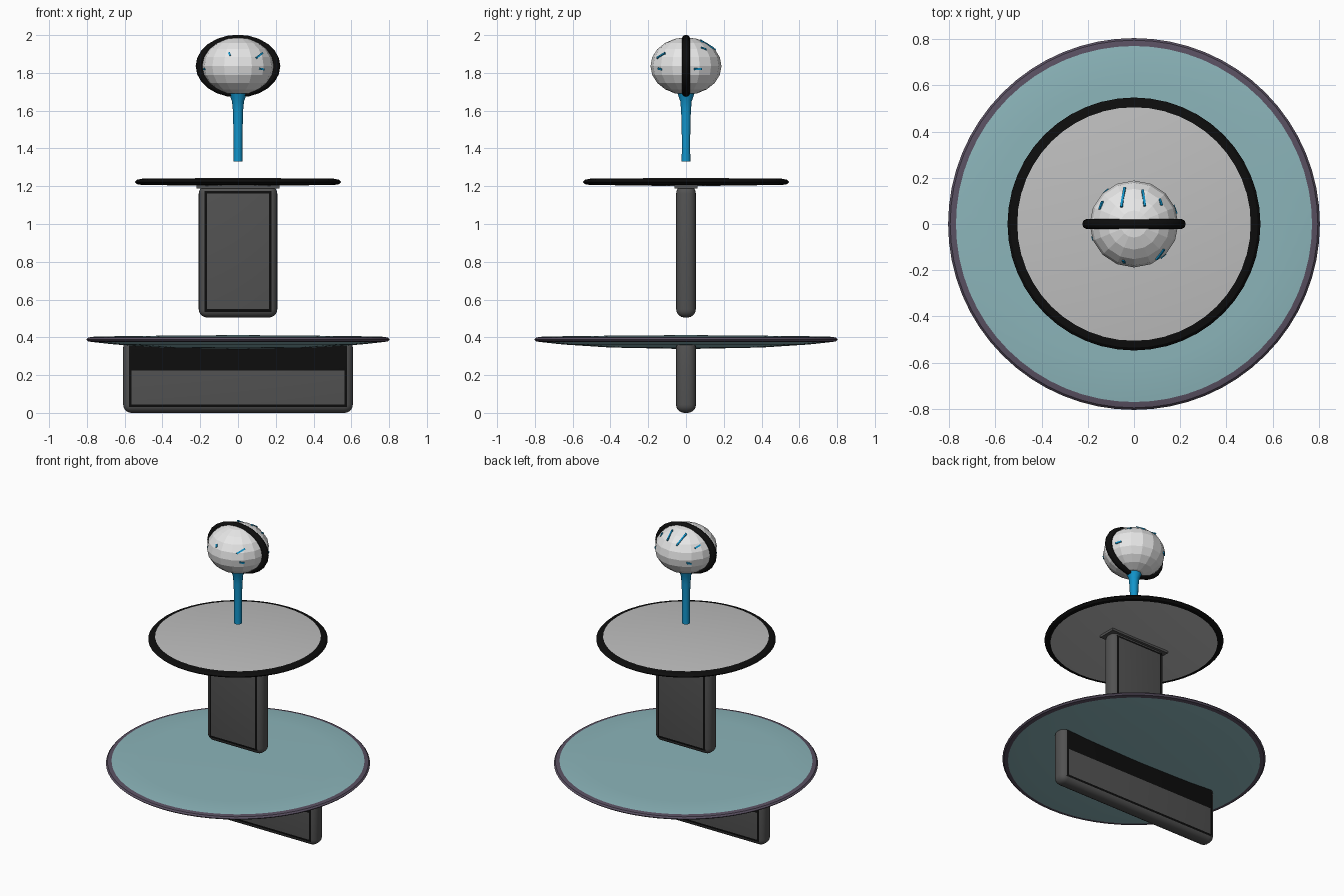
import bpy, bmesh, math
from mathutils import Vector, Matrix

if "Cube" in bpy.data.objects:
    bpy.data.objects.remove(bpy.data.objects["Cube"])


def material(name, rgb):
    m = bpy.data.materials.new(name)
    m.diffuse_color = (*rgb, 1)
    m.use_nodes = True
    m.node_tree.nodes["Principled BSDF"].inputs["Base Color"].default_value = m.diffuse_color
    return m


BLACK = material("black", (0.004, 0.004, 0.004))
DARK = material("dark grey", (0.085, 0.085, 0.085))
GREY = material("light grey", (0.52, 0.52, 0.52))
TEAL = material("dusty teal", (0.26, 0.46, 0.49))
PLUM = material("plum grey", (0.10, 0.08, 0.12))
WHITE = material("off white", (0.80, 0.80, 0.80))
BLUE = material("bright blue", (0.006, 0.30, 0.60))


def finish(name, bm, mats, angle=None):
    bmesh.ops.recalc_face_normals(bm, faces=bm.faces)
    me = bpy.data.meshes.new(name)
    bm.to_mesh(me)
    bm.free()
    for m in mats:
        me.materials.append(m)
    ob = bpy.data.objects.new(name, me)
    bpy.context.collection.objects.link(ob)
    if angle is not None:
        bpy.context.view_layer.objects.active = ob
        ob.select_set(True)
        bpy.ops.object.shade_smooth_by_angle(angle=math.radians(angle))
        ob.select_set(False)
    return ob


def lathe(name, profile, sides, mats, rim=None, angle=30):
    """Turn an (r, z) profile around z; faces beyond radius rim get the second colour."""
    bm = bmesh.new()
    vs = [bm.verts.new((r, 0, z)) for r, z in profile]
    es = [bm.edges.new(p) for p in zip(vs, vs[1:])]
    bmesh.ops.spin(bm, geom=vs + es, cent=(0, 0, 0), axis=(0, 0, 1),
                   angle=math.tau, steps=sides, use_merge=True)
    bmesh.ops.remove_doubles(bm, verts=bm.verts, dist=1e-5)
    if rim:
        for f in bm.faces:
            if f.calc_center_median().xy.length > rim:
                f.material_index = 1
    return finish(name, bm, mats, angle)


def slab(name, hx, hy, z0, z1, band=None):
    """Rounded upright slab, outlined in black, with an optional black upper band."""
    bm = bmesh.new()
    bmesh.ops.create_cube(bm, size=1, matrix=Matrix.Translation((0, 0, (z0 + z1) / 2))
                          @ Matrix.Diagonal((2 * hx, 2 * hy, z1 - z0, 1)))
    bmesh.ops.bevel(bm, geom=bm.edges[:], offset=0.044, segments=5,
                    profile=0.5, affect='EDGES')
    if band:
        bmesh.ops.bisect_plane(bm, geom=bm.verts[:] + bm.edges[:] + bm.faces[:],
                               plane_co=(0, 0, band), plane_no=(0, 0, 1))
    bm.normal_update()
    for f in bm.faces:
        n = abs(f.normal.y)
        high = band and f.calc_center_median().z > band
        if 0.93 < n < 0.999 or (high and n > 0.93):
            f.material_index = 1
    return finish(name, bm, [DARK, BLACK], 35)


# Base slab and large lower disc
slab("base_slab", 0.608, 0.053, 0.0, 0.39, band=0.225)
lathe("lower_disc", [(0, 0.338), (0.4, 0.346), (0.65, 0.362), (0.77, 0.375),
                     (0.795, 0.379), (0.804, 0.388), (0.795, 0.398),
                     (0.77, 0.403), (0.6, 0.407), (0, 0.412)],
      64, [TEAL, PLUM], rim=0.775)

# Upright slab, its collar and the smaller upper disc
slab("upright_slab", 0.208, 0.052, 0.505, 1.205)
bm = bmesh.new()
bmesh.ops.create_cube(bm, size=1, matrix=Matrix.Translation((0, 0, 1.198))
                      @ Matrix.Diagonal((0.44, 0.12, 0.02, 1)))
finish("upright_collar", bm, [DARK])
lathe("upper_disc", [(0, 1.2), (0.51, 1.207), (0.535, 1.211), (0.547, 1.222),
                     (0.535, 1.234), (0.505, 1.24), (0, 1.244)],
      48, [GREY, BLACK], rim=0.515)

# Blue stem flaring into the head
lathe("stem", [(0, 1.33), (0.024, 1.33), (0.023, 1.45), (0.027, 1.6),
               (0.032, 1.65), (0.05, 1.7), (0, 1.7)], 10, [BLUE], angle=50)

# Faceted head
C = Vector((0, 0, 1.836))
R = Vector((0.192, 0.188, 0.152))
bm = bmesh.new()
bmesh.ops.create_uvsphere(bm, u_segments=16, v_segments=10, radius=1,
                          matrix=Matrix.Translation(C) @ Matrix.Diagonal((*R, 1)))
finish("head", bm, [WHITE])

# Black band round the head in the front plane
bm = bmesh.new()
N, M = 24, 8
rings = []
for i in range(N):
    a = math.tau * i / N
    d = Vector((math.cos(a), 0, math.sin(a)))
    mid = C + Vector((0.204 * d.x, 0, 0.146 * d.z))
    rings.append([bm.verts.new(mid + d * 0.02 * math.cos(b) + Vector((0, 0.022 * math.sin(b), 0)))
                  for b in (math.tau * j / M for j in range(M))])
for i in range(N):
    p, q = rings[i], rings[(i + 1) % N]
    for j in range(M):
        k = (j + 1) % M
        bm.faces.new((p[j], q[j], q[k], p[k]))
finish("head_band", bm, [BLACK], 50)

# Small blue streaks lying on the head: azimuth, elevation (degrees), length
bm = bmesh.new()
for az, el, ln in [(-50, 22, 0.06), (-48, -6, 0.03), (-105, 25, 0.02), (-160, -6, 0.02),
                   (20, -6, 0.04), (40, 38, 0.03), (70, 50, 0.08), (112, 48, 0.10),
                   (150, 30, 0.04), (130, -8, 0.03)]:
    a, e = math.radians(az), math.radians(el)
    d = Vector((math.cos(a) * math.cos(e), math.sin(a) * math.cos(e), math.sin(e)))
    p = C + Vector(u * v for u, v in zip(d, R))
    n = Vector(u / v for u, v in zip(d, R)).normalized()
    t = (Vector((0, 1, 0)) - n * n.y).normalized()
    rot = Matrix((t, n.cross(t), n)).transposed().to_4x4()
    bmesh.ops.create_cube(bm, size=1, matrix=Matrix.Translation(p - n * 0.002) @ rot
                          @ Matrix.Diagonal((ln, 0.01, 0.008, 1)))
finish("head_streaks", bm, [BLUE])
